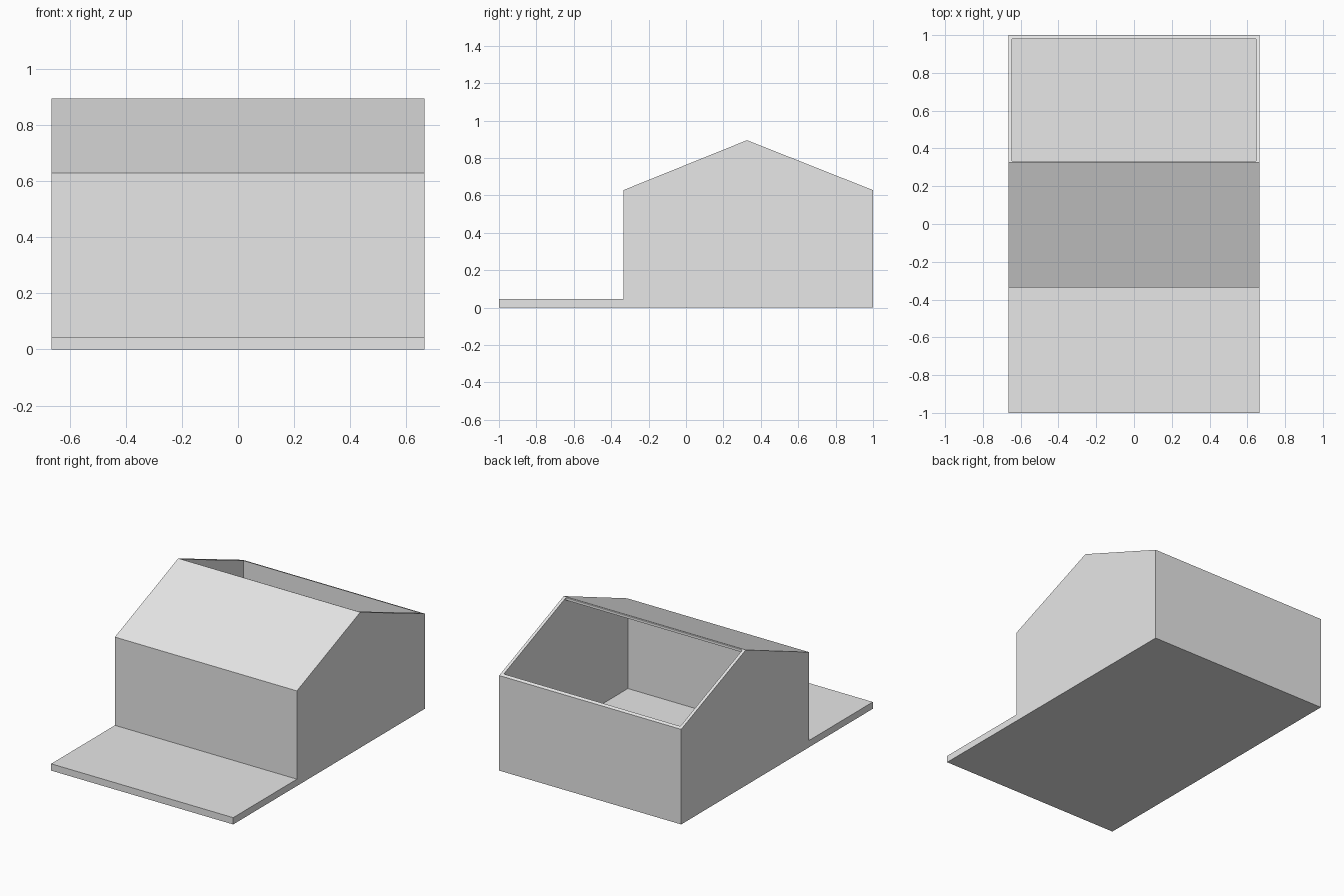
import bpy
import bmesh

cube = bpy.data.objects.get("Cube")
if cube:
    bpy.data.objects.remove(cube, do_unlink=True)

grey = bpy.data.materials.new("plain grey")
grey.use_nodes = True
colour = (0.8, 0.8, 0.8, 1)
grey.diffuse_color = colour
grey.node_tree.nodes["Principled BSDF"].inputs["Base Color"].default_value = colour

HALF_WIDTH = 0.665
WALL = 0.02
FLOOR = 0.045
FRONT, BACK = -0.335, 1.0
EAVE, RIDGE_Y, RIDGE_Z = 0.628, 0.326, 0.895


def extrude_profile(name, profile, half_width):
    """Extrude a side profile of (y, z) points across the width."""
    bm = bmesh.new()
    side = bm.faces.new([bm.verts.new((-half_width, y, z)) for y, z in profile])
    moved = bmesh.ops.extrude_face_region(bm, geom=[side])["geom"]
    verts = [v for v in moved if isinstance(v, bmesh.types.BMVert)]
    bmesh.ops.translate(bm, verts=verts, vec=(2 * half_width, 0, 0))
    bmesh.ops.recalc_face_normals(bm, faces=bm.faces)
    mesh = bpy.data.meshes.new(name)
    bm.to_mesh(mesh)
    bm.free()
    mesh.materials.append(grey)
    obj = bpy.data.objects.new(name, mesh)
    bpy.context.collection.objects.link(obj)
    return obj


# Front deck
extrude_profile("front_deck", [(-1, 0), (FRONT, 0), (FRONT, FLOOR), (-1, FLOOR)], HALF_WIDTH)

# Gabled house body
house = extrude_profile("house_shell", [
    (FRONT, 0), (BACK, 0), (BACK, EAVE), (RIDGE_Y, RIDGE_Z), (FRONT, EAVE)], HALF_WIDTH)

# Room hollow: thin walls, a front roof panel, and an open back roof
slope = (RIDGE_Z - EAVE) / (RIDGE_Y - FRONT)
drop = WALL * 1.08
inner_front = FRONT + WALL
roof_end = RIDGE_Y + 0.007
cutter = extrude_profile("room_cutter", [
    (inner_front, FLOOR), (BACK - WALL, FLOOR), (BACK - WALL, 1.2),
    (RIDGE_Y + 0.002, 1.2), (roof_end, RIDGE_Z + 0.007 * slope - drop),
    (inner_front, EAVE + WALL * slope - drop)], HALF_WIDTH - WALL)
cutter.hide_render = True

hollow = house.modifiers.new("hollow_room", 'BOOLEAN')
hollow.operation = 'DIFFERENCE'
hollow.solver = 'EXACT'
hollow.object = cutter
bpy.context.view_layer.objects.active = house
bpy.ops.object.modifier_apply(modifier=hollow.name)
bpy.data.objects.remove(cutter, do_unlink=True)
